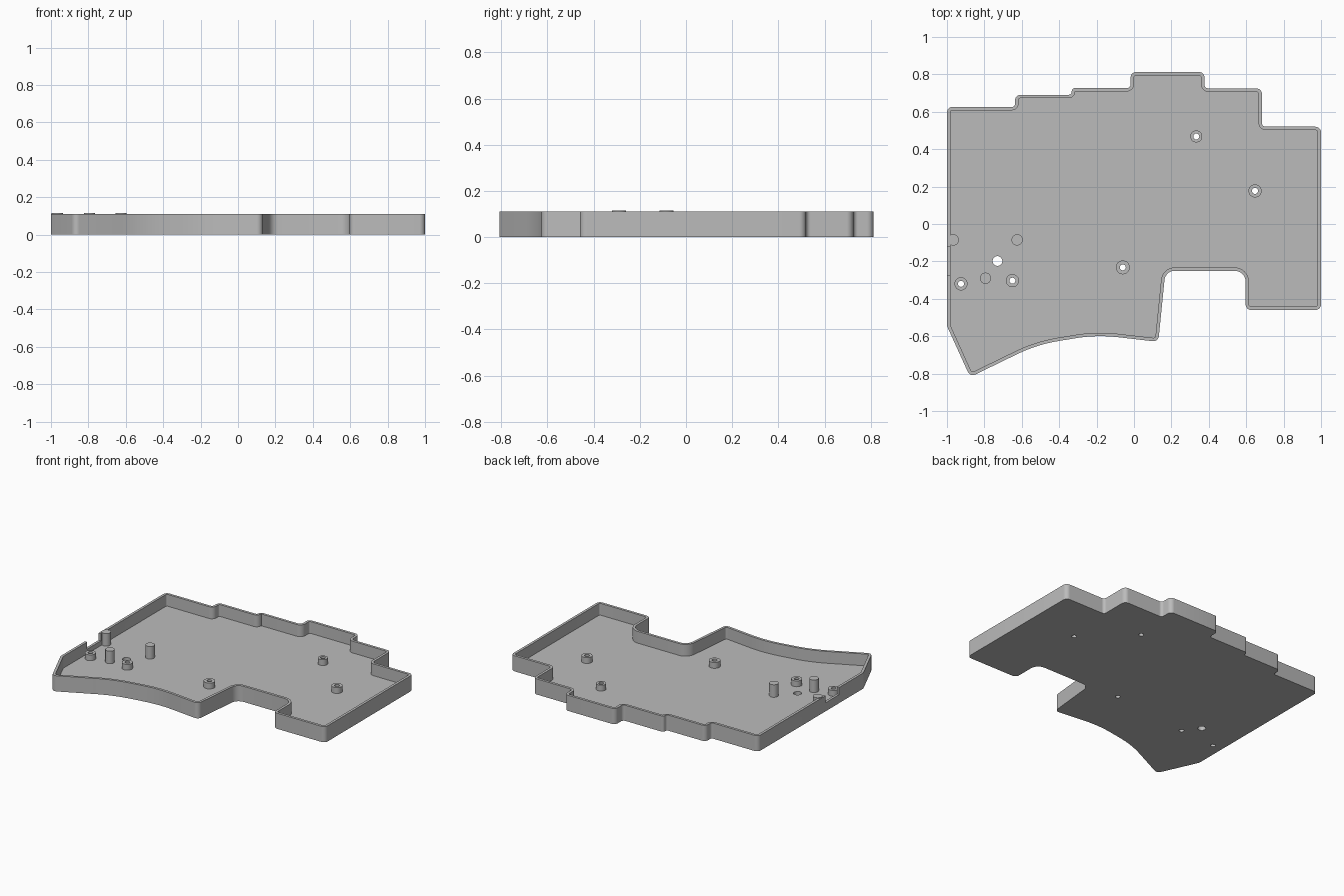
import bpy
import bmesh
from math import cos, sin, tan, pi, radians
from mathutils import Vector

if "Cube" in bpy.data.objects:
    bpy.data.objects.remove(bpy.data.objects["Cube"], do_unlink=True)

WALL, FLOOR, RIM = 0.018, 0.027, 0.11

grey = bpy.data.materials.new("light_grey_plastic")
grey.use_nodes = True
grey.diffuse_color = (0.5, 0.5, 0.5, 1)
grey.node_tree.nodes["Principled BSDF"].inputs["Base Color"].default_value = (0.5, 0.5, 0.5, 1)

# Tray outline, counterclockwise: corner x, corner y, fillet radius
CORNERS = [
    (-1, -0.545, 0.03), (-0.876, -0.818, 0.03), (-0.52, -0.645, 0.8),
    (-0.2, -0.592, 0.8), (0.13, -0.63, 0.03), (0.168, -0.25, 0.055),
    (0.597, -0.25, 0.06), (0.597, -0.46, 0.03), (1, -0.46, 0.03),
    (1, 0.52, 0.03), (0.684, 0.52, 0.02), (0.684, 0.725, 0.03),
    (0.377, 0.725, 0.02), (0.377, 0.813, 0.03), (-0.018, 0.813, 0.03),
    (-0.018, 0.727, 0.02), (-0.333, 0.727, 0.018), (-0.333, 0.691, 0.016),
    (-0.636, 0.691, 0.03), (-0.636, 0.626, 0.016), (-1, 0.626, 0.03),
]


def outline(inset):
    """Filleted tray outline, moved inward by inset."""
    points = []
    for i, (x, y, r) in enumerate(CORNERS):
        p = Vector((x, y))
        before = Vector(CORNERS[i - 1][:2])
        after = Vector(CORNERS[(i + 1) % len(CORNERS)][:2])
        d1, d2 = (p - before).normalized(), (after - p).normalized()
        n1, n2 = Vector((-d1.y, d1.x)), Vector((-d2.y, d2.x))
        turn = -d1.angle_signed(d2)          # positive on convex corners
        side = 1 if turn > 0 else -1
        p = p + (n1 + n2) * inset / (1 + n1.dot(n2))
        r = max(r - side * inset, 0)
        if r < 0.002:
            points.append(p)
            continue
        start = p - d1 * r * tan(abs(turn) / 2)
        centre = start + n1 * side * r
        arm = start - centre
        steps = 8
        for k in range(steps + 1):
            a = turn * k / steps
            points.append(centre + Vector((arm.x * cos(a) - arm.y * sin(a),
                                           arm.x * sin(a) + arm.y * cos(a))))
    return points


def circle(x, y, r, n=32):
    return [(x + r * cos(2 * pi * k / n), y + r * sin(2 * pi * k / n)) for k in range(n)]


def prism(name, points, z0, z1):
    bm = bmesh.new()
    base = bm.faces.new([bm.verts.new((p[0], p[1], z0)) for p in points])
    top = bmesh.ops.extrude_face_region(bm, geom=[base])["geom"]
    bmesh.ops.translate(bm, vec=(0, 0, z1 - z0),
                        verts=[v for v in top if isinstance(v, bmesh.types.BMVert)])
    bmesh.ops.recalc_face_normals(bm, faces=bm.faces)
    mesh = bpy.data.meshes.new(name)
    bm.to_mesh(mesh)
    bm.free()
    mesh.materials.append(grey)
    obj = bpy.data.objects.new(name, mesh)
    bpy.context.collection.objects.link(obj)
    return obj


def finish(obj, cutters=()):
    """Cut the part, then smooth its rounded sides."""
    for cutter in cutters:
        cutter.hide_render = True
        mod = obj.modifiers.new("cut", 'BOOLEAN')
        mod.operation, mod.solver, mod.object = 'DIFFERENCE', 'EXACT', cutter
    if cutters:
        bpy.context.view_layer.update()
        graph = bpy.context.evaluated_depsgraph_get()
        mesh = bpy.data.meshes.new_from_object(obj.evaluated_get(graph))
        obj.modifiers.clear()
        obj.data = mesh
        for cutter in cutters:
            bpy.data.objects.remove(cutter, do_unlink=True)
    obj.data.shade_smooth()
    obj.data.set_sharp_from_angle(angle=radians(30))


# Screw standoffs: x, y, outer radius
STANDOFFS = [(0.333, 0.468, 0.032), (0.647, 0.177, 0.035), (-0.06, -0.232, 0.037),
             (-0.65, -0.303, 0.035), (-0.925, -0.32, 0.035)]
BORE = 0.016

# Tray: cavity, connector notch in the side wall, screw holes and reset hole
tray = prism("tray", outline(0), 0, RIM)
cuts = [prism("cavity_cutter", outline(WALL), FLOOR, 0.3),
        prism("notch_cutter", [(-1.1, -0.275), (-0.975, -0.275), (-0.975, -0.123),
                               (-1.1, -0.123)], 0.06, 0.3),
        prism("reset_hole_cutter", circle(-0.73, -0.198, 0.026), -0.1, 0.2)]
cuts += [prism("screw_hole_cutter", circle(x, y, BORE), -0.1, 0.2) for x, y, r in STANDOFFS]
finish(tray, cuts)

# Hollow standoffs on the floor
for x, y, r in STANDOFFS:
    standoff = prism("screw_standoff", circle(x, y, r), FLOOR, 0.068)
    finish(standoff, [prism("bore_cutter", circle(x, y, BORE), -0.1, 0.2)])

# Tall solid support posts
for x, y in [(-0.966, -0.085), (-0.625, -0.085), (-0.794, -0.29)]:
    finish(prism("support_post", circle(x, y, 0.03), FLOOR, 0.115))
